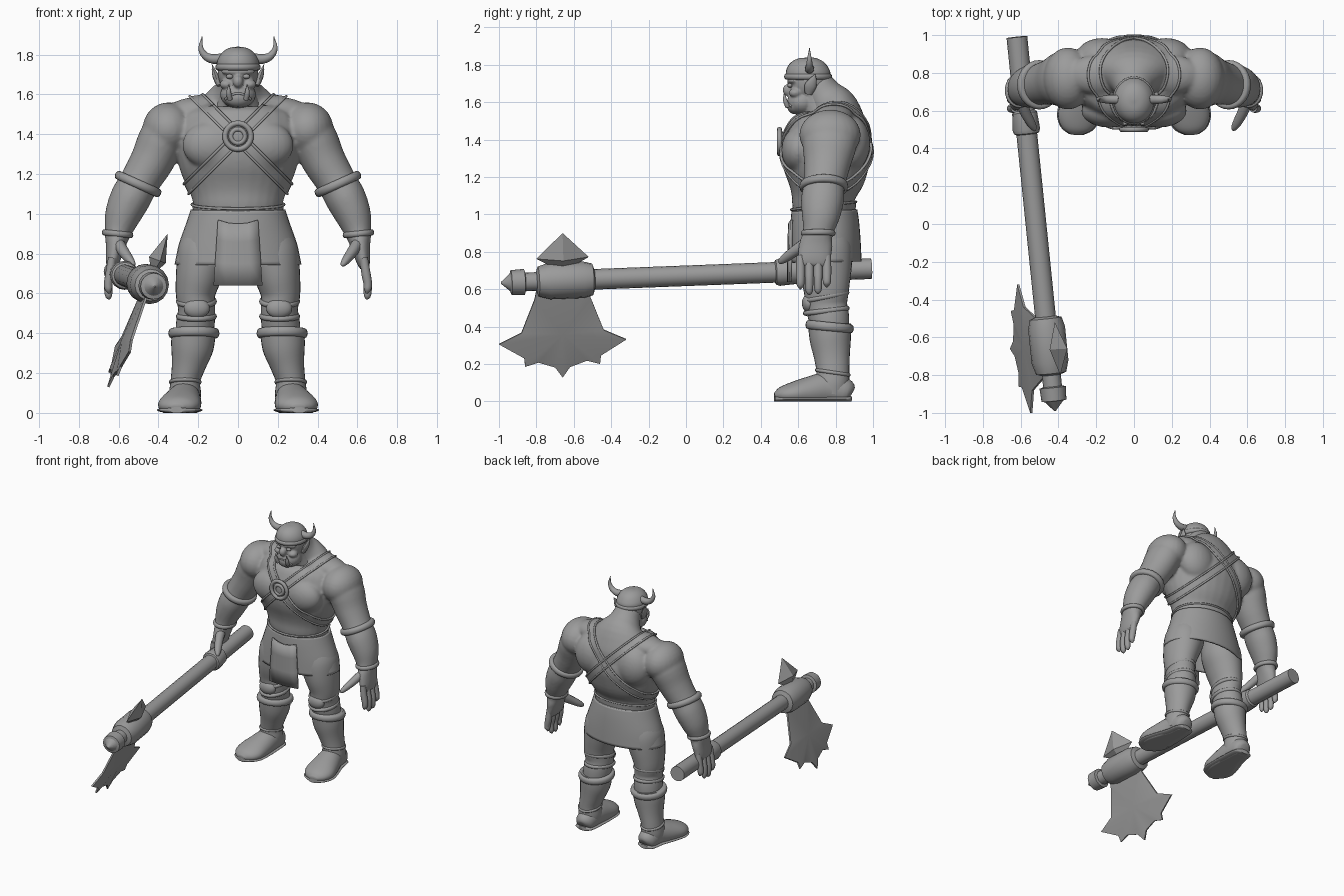
import bpy, bmesh, math
from mathutils import Vector, Matrix
from mathutils.bvhtree import BVHTree

cube = bpy.data.objects.get("Cube")
if cube:
    bpy.data.objects.remove(cube, do_unlink=True)

grey = bpy.data.materials.new("plain grey")
grey.use_nodes = True
grey.diffuse_color = (0.33, 0.33, 0.33, 1)
grey.node_tree.nodes["Principled BSDF"].inputs["Base Color"].default_value = grey.diffuse_color
SIDES = (1, -1)


def finish(name, bm, angle=50, voxel=None, rounds=4, thick=None):
    """Turn a bmesh into a shaded object, optionally fused or thickened."""
    bmesh.ops.recalc_face_normals(bm, faces=bm.faces)
    mesh = bpy.data.meshes.new(name)
    bm.to_mesh(mesh)
    bm.free()
    ob = bpy.data.objects.new(name, mesh)
    bpy.context.collection.objects.link(ob)
    mesh.materials.append(grey)
    bpy.ops.object.select_all(action='DESELECT')
    ob.select_set(True)
    bpy.context.view_layer.objects.active = ob
    bpy.ops.object.shade_smooth_by_angle(angle=math.radians(angle))
    if voxel:
        fuse = ob.modifiers.new("fuse", 'REMESH')
        fuse.mode, fuse.voxel_size, fuse.use_smooth_shade = 'VOXEL', voxel, True
        soft = ob.modifiers.new("soften", 'SMOOTH')
        soft.factor, soft.iterations = 0.5, rounds
    if thick:
        shell = ob.modifiers.new("thickness", 'SOLIDIFY')
        shell.thickness, shell.offset = thick, 0
    return ob


def spline(st, sub):
    out = []
    for i in range(len(st) - 1):
        p = st[max(i - 1, 0)], st[i], st[i + 1], st[min(i + 2, len(st) - 1)]
        for k in range(sub):
            t = k / sub
            out.append([(2*b + (c - a)*t + (2*a - 5*b + 4*c - d)*t*t + (3*b - a - 3*c + d)*t**3) / 2
                        for a, b, c, d in zip(*p)])
    return out + [list(st[-1])]


def loft(bm, stations, side=1, ref=(0, 1, 0), seg=28, sub=4, caps=True, floor=False):
    """Skin ellipses (x, y, z, width, depth) along a path."""
    st = spline(stations, sub)
    pts = [Vector(s[:3]) for s in st]
    rings = []
    for i, s in enumerate(st):
        t = (pts[min(i + 1, len(st) - 1)] - pts[max(i - 1, 0)]).normalized()
        u = t.cross(Vector(ref)).normalized()
        v = t.cross(u)
        ring = []
        for k in range(seg):
            a = math.tau * k / seg
            p = pts[i] + u * math.cos(a) * max(s[3], .002) + v * math.sin(a) * max(s[4], .002)
            ring.append(bm.verts.new((p.x * side, p.y, max(p.z, 0) if floor else p.z)))
        rings.append(ring)
    for a, b in zip(rings, rings[1:]):
        for k in range(seg):
            j = (k + 1) % seg
            bm.faces.new((a[k], a[j], b[j], b[k]))
    if caps:
        bm.faces.new(rings[0])
        bm.faces.new(rings[-1])


def ball(bm, c, r):
    m = Matrix.Translation(c) @ Matrix.Diagonal((*r, 1))
    bmesh.ops.create_uvsphere(bm, u_segments=24, v_segments=14, radius=1, matrix=m)


def cuff(bm, c, n, rx, ry, h, side=1):
    """Rounded band around a limb."""
    c, n = Vector(c), Vector(n).normalized()
    loft(bm, [(*(c + n * h * k), rx * g, ry * g)
              for k, g in ((-1, .88), (-.8, .98), (0, 1.03), (.8, .98), (1, .88))], side, sub=2)


def tube(name, pts, r, cyclic=False):
    cu = bpy.data.curves.new(name, 'CURVE')
    cu.dimensions, cu.bevel_depth, cu.bevel_resolution = '3D', r, 2
    sp = cu.splines.new('POLY')
    sp.points.add(len(pts) - 1)
    for q, p in zip(sp.points, pts):
        q.co = (*p, 1)
    sp.use_cyclic_u, sp.use_smooth = cyclic, True
    cu.materials.append(grey)
    bpy.context.collection.objects.link(bpy.data.objects.new(name, cu))


# Torso and arms, fused into one muscular skin
bm = bmesh.new()
loft(bm, [(0, y, z, w, d) for z, y, w, d in (
    (.94, .745, .2, .15), (1.04, .735, .222, .165), (1.1, .735, .24, .172), (1.2, .745, .285, .215),
    (1.32, .75, .315, .24), (1.42, .765, .32, .225), (1.5, .785, .28, .19),
    (1.57, .785, .19, .135), (1.63, .74, .115, .105), (1.7, .69, .09, .09))])
for s in SIDES:
    ball(bm, (.13 * s, .6, 1.345), (.15, .09, .12))
    ball(bm, (.17 * s, .79, 1.515), (.19, .11, .075))
    ball(bm, (.17 * s, .88, 1.38), (.14, .105, .15))
    ball(bm, (.35 * s, .77, 1.425), (.13, .165, .135))
    loft(bm, [(.3, .78, 1.5, .07, .09), (.37, .77, 1.4, .115, .145), (.43, .755, 1.27, .11, .125),
              (.495, .74, 1.16, .1, .11), (.54, .73, 1.08, .102, .115), (.58, .72, .99, .09, .102),
              (.605, .705, .9, .066, .08), (.615, .695, .84, .05, .09), (.63, .685, .76, .035, .09),
              (.637, .682, .72, .02, .08)], s)
skin = finish("torso_and_arms", bm, voxel=.011, rounds=5)

# Fingers and thumbs
bm = bmesh.new()
for s in SIDES:
    for i in range(4):
        y, low = .612 + .047 * i, (.6, .57, .575, .61)[i]
        loft(bm, [(.632, y, .78, .02, .022), (.643, y, .7, .023, .024), (.652, y, .65, .021, .022),
                  (.65, y, low + .02, .018, .019), (.645, y, low, .004, .004)], s, seg=12)
    loft(bm, [(.6, .65, .85, .03, .035), (.575, .59, .81, .028, .03), (.545, .535, .77, .022, .025),
              (.528, .505, .748, .014, .015), (.523, .495, .742, .003, .003)], s, seg=12)
finish("fingers", bm)

# Bracers
bm = bmesh.new()
for s in SIDES:
    cuff(bm, (.502, .737, 1.15), (-.41, 0, .91), .122, .127, .022, s)
    cuff(bm, (.605, .707, .9), (-.1, 0, 1), .077, .09, .015, s)
finish("bracer_cuffs", bm)

# Crossed straps and belt, wrapped on the torso
tree = BVHTree.FromObject(skin, bpy.context.evaluated_depsgraph_get())


def strap(name, centre, across, width, reach, n=72):
    c, e, f = Vector(centre), Vector(across).normalized(), Vector((0, 1, 0))
    if abs(e.x) > .9:
        f = Vector((0, 1, .12)).normalized()
    normal = e.cross(f)
    edges = []
    for w in (-width, 0, width):
        row = []
        for k in range(n):
            a = math.tau * k / n
            d = e * math.cos(a) + f * math.sin(a)
            o = c + normal * w
            hit = tree.ray_cast(o + d * reach, -d)[0]
            row.append((hit or o + d * reach * .6, d))
        edges.append(row)
    bm = bmesh.new()
    sections = []
    for k in range(n):
        low = [bm.verts.new(p - d * .01) for p, d in (r[k] for r in edges)]
        top = [bm.verts.new(p + d * .01) for p, d in (r[k] for r in edges)]
        sections.append(low + top[::-1])
    for a, b in zip(sections, sections[1:] + sections[:1]):
        for k in range(6):
            j = (k + 1) % 6
            bm.faces.new((a[k], a[j], b[j], b[k]))
    finish(name, bm)
    for tag, row in (("lower", edges[0]), ("upper", edges[2])):
        tube(name + "_piping_" + tag, [p + d * .009 for p, d in row], .007, True)


strap("left_shoulder_strap", (0, .75, 1.385), (1, 0, 1), .026, .4)
strap("right_shoulder_strap", (0, .75, 1.385), (-1, 0, 1), .026, .4)
strap("belt", (0, .74, 1.025), (1, 0, 0), .022, .36)
for name, r, w in (("chest_ring", .065, .014), ("chest_boss", .035, .012)):
    tube(name, [(r * math.cos(a), .5, 1.39 + r * math.sin(a))
                for a in (math.tau * k / 32 for k in range(32))], w, True)
bm = bmesh.new()
ball(bm, (0, .512, 1.39), (.055, .018, .055))
finish("chest_plate", bm)

# Skirt and front flap
bm = bmesh.new()
loft(bm, [(0, .74, 1.02, .232, .17), (0, .742, .95, .255, .178), (0, .745, .85, .29, .183),
          (0, .747, .745, .313, .186)], seg=40, caps=False)
finish("skirt", bm, thick=.012)
bm = bmesh.new()
rows = [[bm.verts.new((x * (.1 + .022 * t), .552 + .012 * x * x - .006 * t,
                       .97 - .33 * t - (1 - t) * .02 * (1 - x * x)))
         for x in (-1, -.5, 0, .5, 1)] for t in (0, .3, .65, 1)]
for a, b in zip(rows, rows[1:]):
    for k in range(4):
        bm.faces.new((a[k], a[k + 1], b[k + 1], b[k]))
finish("front_flap", bm, thick=.014)

# Legs, knee bands, boots
legs, bands, boots, soles = (bmesh.new() for _ in range(4))
foot = [(.262, .885, .04, .03, .03), (.263, .86, .05, .065, .07), (.267, .76, .065, .08, .09),
        (.283, .65, .05, .1, .08), (.296, .565, .04, .107, .062), (.304, .505, .034, .08, .042),
        (.307, .473, .03, .03, .015)]
for s in SIDES:
    loft(legs, [(.13, .745, .95, .1, .12), (.165, .745, .82, .135, .145), (.195, .745, .7, .118, .14),
                (.213, .75, .6, .1, .122), (.208, .75, .52, .093, .112), (.215, .765, .44, .097, .108),
                (.225, .775, .34, .09, .095)], s)
    ball(legs, (.207 * s, .655, .525), (.065, .035, .05))
    for z, tilt in ((.56, .2), (.485, .12)):
        cuff(bands, (.209, .75, z), (0, -tilt, 1), .1, .122, .014, s)
    loft(boots, [(.222, .768, .41, .11, .115), (.23, .772, .33, .107, .11), (.248, .78, .24, .086, .096),
                 (.264, .785, .165, .074, .088), (.266, .783, .1, .08, .09), (.266, .78, .04, .075, .085)], s)
    loft(boots, foot, s, ref=(0, 0, 1), floor=True)
    loft(soles, [(x, y, .014, w + .006, .016) for x, y, z, w, d in foot], s, ref=(0, 0, 1), floor=True)
    cuff(bands, (.222, .768, .4), (0, .1, 1), .125, .126, .024, s)
    cuff(bands, (.265, .785, .155), (0, .15, 1), .08, .094, .01, s)
finish("legs", legs)
finish("knee_and_boot_bands", bands)
finish("boots", boots)
finish("soles", soles)

# Head
bm = bmesh.new()
ball(bm, (0, .66, 1.71), (.102, .112, .12))
ball(bm, (0, .62, 1.6), (.09, .08, .07))
ball(bm, (0, .585, 1.585), (.07, .047, .05))
ball(bm, (0, .575, 1.715), (.085, .035, .022))
ball(bm, (0, .545, 1.665), (.026, .028, .032))
loft(bm, [(0, .66, 1.72, .08, .09), (0, .7, 1.62, .09, .1), (0, .74, 1.54, .12, .11)])
for s in SIDES:
    ball(bm, (.058 * s, .585, 1.65), (.034, .035, .025))
finish("head", bm, voxel=.007, rounds=3)
bm = bmesh.new()
for s in SIDES:
    ball(bm, (.042 * s, .556, 1.69), (.018, .014, .012))
finish("eyes", bm)
tube("mouth", [(.065 * x, .542 + .022 * x * x, 1.605 - .03 * x * x) for x in (-1, -.6, -.2, .2, .6, 1)], .006)
bm = bmesh.new()
for s in SIDES:
    loft(bm, [(.04, .545, 1.575, .013, .013), (.047, .53, 1.61, .012, .012), (.045, .525, 1.65, .002, .002)], s, seg=10)
finish("tusks", bm)
bm = bmesh.new()
for s in SIDES:
    loft(bm, [(.095, .655, 1.645, .012, .02), (.11, .665, 1.685, .016, .032), (.122, .68, 1.72, .01, .02),
              (.13, .69, 1.75, .001, .001)], s, seg=12)
finish("ears", bm)

# Horned cap
bm = bmesh.new()
loft(bm, [(0, .653, 1.725, .106, .12), (0, .653, 1.77, .104, .117), (0, .655, 1.81, .08, .092),
          (0, .656, 1.833, .045, .052), (0, .656, 1.84, .004, .004)])
cuff(bm, (0, .653, 1.737), (0, 0, 1), .111, .125, .017)
finish("cap", bm)
bm = bmesh.new()
for s in SIDES:
    loft(bm, [(.08, .66, 1.782, .025, .025), (.125, .66, 1.778, .024, .024), (.165, .66, 1.795, .019, .019),
              (.187, .66, 1.835, .012, .012), (.18, .66, 1.89, .001, .001)], s, seg=14)
finish("horns", bm)


# Axe, laid along a slanting shaft
def shaft(y):
    t = (.99 - y) / 1.96
    return Vector((-.62 + .2 * t, y, .71 - .075 * t))


bm = bmesh.new()
loft(bm, [(*shaft(y), r, r) for y, r in (
    (.99, .055), (.6, .055), (.59, .066), (.5, .073), (.48, .066), (.475, .055), (-.49, .055), (-.5, .085),
    (-.55, .098), (-.73, .098), (-.79, .08), (-.8, .05), (-.86, .05), (-.865, .07), (-.935, .066),
    (-.94, .048), (-.99, .004))], ref=(0, 0, 1), seg=16, sub=1)
finish("axe_shaft", bm, 30)

MID, UP = -.66, Vector((.36, 0, .93))
THICK = (shaft(0) - shaft(1)).cross(UP).normalized()


def at(bm, dy, d, w):
    return bm.verts.new(shaft(MID + dy) + UP * d + THICK * w)


half = [(.14, .6), (.15, .55), (.22, .375), (.34, .32), (.205, .24), (.2, .195), (.13, .215), (.04, .185)]
outline = half + [(0, .13)] + [(-y, z) for y, z in half[::-1]]
bm = bmesh.new()
layers = []
for w in SIDES:
    rim = [at(bm, y, (z - .647) / .93, .006 * w) for y, z in outline]
    hub = at(bm, 0, -.3, .024 * w)
    for a, b in zip(rim, rim[1:] + rim[:1]):
        bm.faces.new((a, b, hub))
    layers.append(rim)
for k in range(len(outline)):
    bm.faces.new((layers[0][k - 1], layers[0][k], layers[1][k], layers[1][k - 1]))
finish("axe_blade", bm, 15)

bm = bmesh.new()
rings = [[at(bm, y * g, d, w * g) for y, w in ((.14, 0), (0, .045), (-.14, 0), (0, -.045))]
         for d, g in ((.08, .4), (.13, 1), (.27, .02))]
for a, b in zip(rings, rings[1:]):
    for k in range(4):
        bm.faces.new((a[k - 1], a[k], b[k], b[k - 1]))
bm.faces.new(rings[0])
bm.faces.new(rings[-1])
finish("axe_back_spike", bm, 15)
